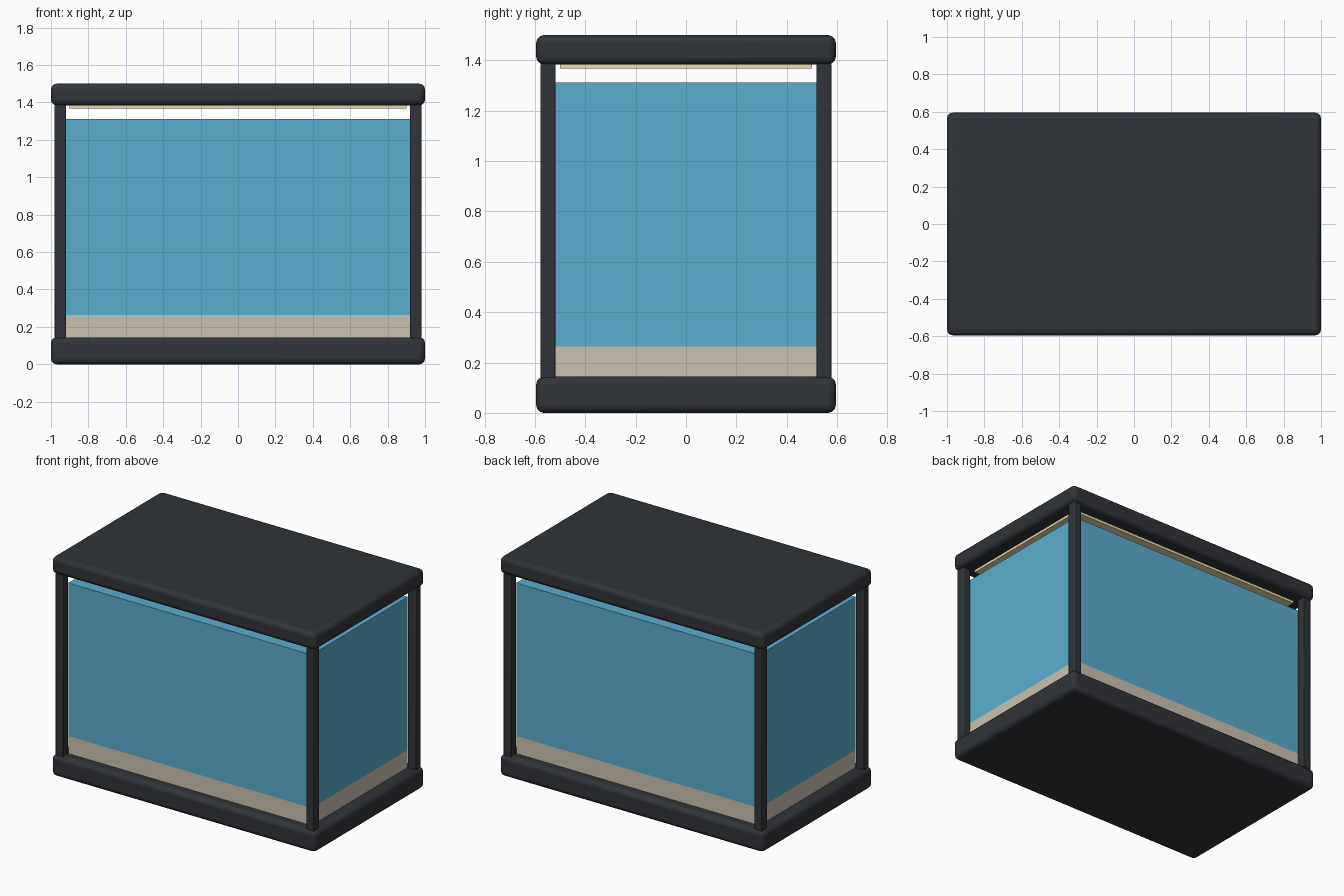
import bpy

if "Cube" in bpy.data.objects:
    bpy.data.objects.remove(bpy.data.objects["Cube"])


def material(name, rgb):
    m = bpy.data.materials.new(name)
    m.diffuse_color = (*rgb, 1)
    m.use_nodes = True
    m.node_tree.nodes["Principled BSDF"].inputs["Base Color"].default_value = m.diffuse_color
    return m


def box(name, x, y, z, mat, bevel=0, segments=3):
    """Box from (min, max) ranges, optionally with rounded edges."""
    bpy.ops.mesh.primitive_cube_add(
        size=1, location=[(a + b) / 2 for a, b in (x, y, z)])
    ob = bpy.context.object
    ob.name = name
    ob.scale = [b - a for a, b in (x, y, z)]
    bpy.ops.object.transform_apply(location=False, rotation=False, scale=True)
    ob.data.materials.append(mat)
    if bevel:
        mod = ob.modifiers.new("rounded_edges", 'BEVEL')
        mod.width = bevel
        mod.segments = segments
        bpy.ops.object.shade_smooth_by_angle()
    return ob


def sym(h):
    return (-h, h)


frame = material("dark_frame", (0.03, 0.034, 0.04))
water = material("water", (0.1, 0.42, 0.62))
sand = material("sand", (0.6, 0.54, 0.44))
lamp = material("lamp", (0.85, 0.72, 0.42))

# Base and lid slabs
box("base", sym(1), sym(0.595), (0, 0.144), frame, 0.03)
box("lid", sym(1), sym(0.595), (1.384, 1.5), frame, 0.03)

# Four corner posts
for sx, side in ((-1, "left"), (1, "right")):
    for sy, end in ((-1, "front"), (1, "back")):
        box(f"{end}_{side}_post",
            sorted((sx * 0.92, sx * 0.98)), sorted((sy * 0.519, sy * 0.577)),
            (0.137, 1.388), frame, 0.006, 2)

# Tank contents: sand bed with water above it
box("sand_bed", sym(0.921), sym(0.52), (0.14, 0.264), sand)
box("water_body", sym(0.921), sym(0.52), (0.264, 1.312), water)

# Light panel under the lid
box("light_panel", sym(0.9), sym(0.5), (1.367, 1.387), lamp)
